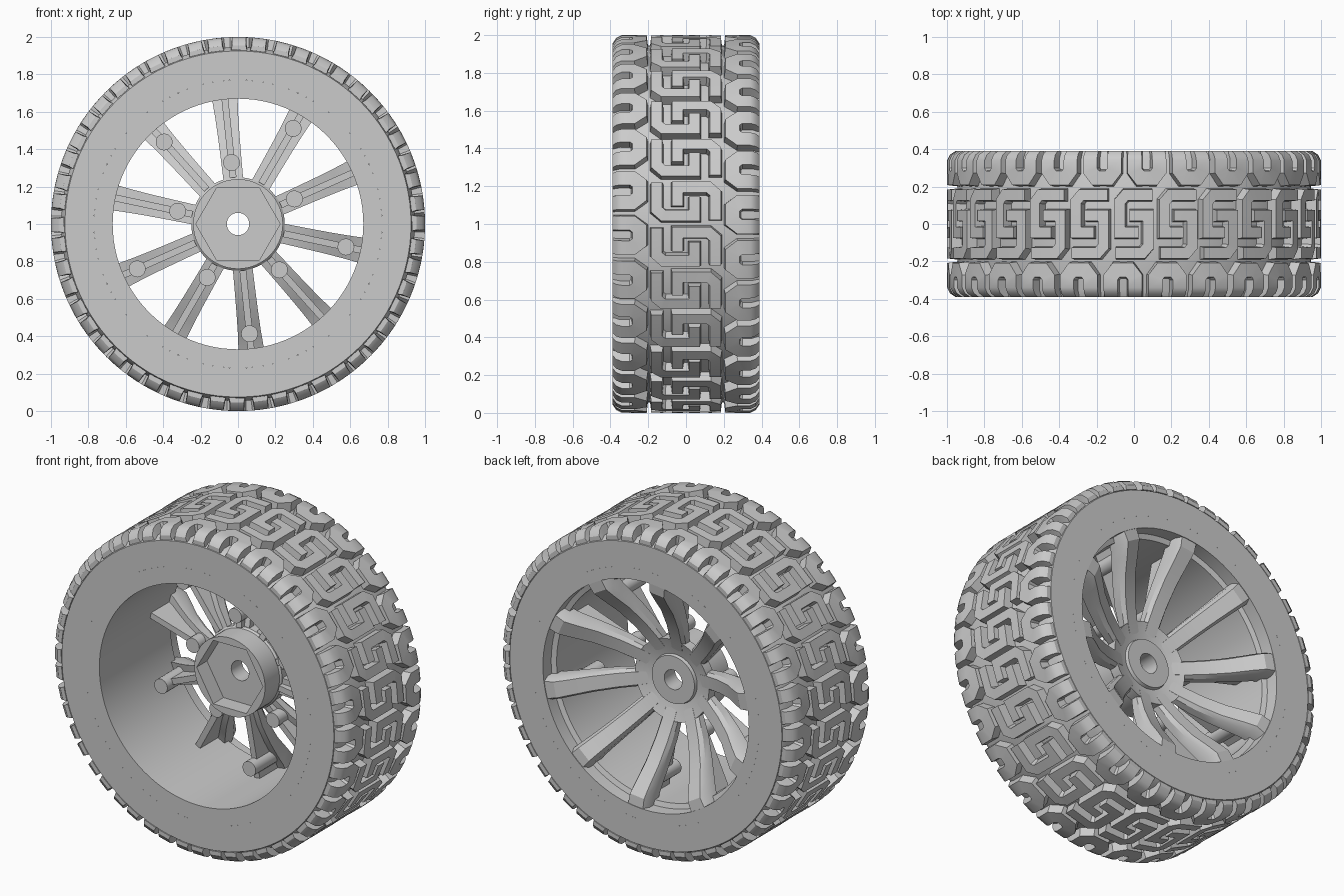
import bpy, bmesh, math
from math import sin, cos, tau, radians
from mathutils import Vector

if "Cube" in bpy.data.objects:
    bpy.data.objects.remove(bpy.data.objects["Cube"], do_unlink=True)

HALF = 0.39      # half width of the tyre
PITCHES = 26     # tread repeats around the tyre
SPOKES = 10

grey = bpy.data.materials.new("plain_grey")
grey.use_nodes = True
grey.diffuse_color = (0.6, 0.6, 0.6, 1)
grey.node_tree.nodes["Principled BSDF"].inputs["Base Color"].default_value = (0.6, 0.6, 0.6, 1)


def finish(name, bm):
    bmesh.ops.recalc_face_normals(bm, faces=bm.faces)
    mesh = bpy.data.meshes.new(name)
    bm.to_mesh(mesh)
    bm.free()
    mesh.materials.append(grey)
    ob = bpy.data.objects.new(name, mesh)
    bpy.context.collection.objects.link(ob)
    bpy.ops.object.select_all(action='DESELECT')
    ob.select_set(True)
    bpy.context.view_layer.objects.active = ob
    bpy.ops.object.shade_smooth_by_angle(angle=radians(30))
    return ob


def polar(r, y, a):
    """Point at radius r and angle a around the axle."""
    return Vector((r * cos(a), y, 1 + r * sin(a)))


def loft(bm, rings, closed):
    """Skin a list of equal point rings; cap the ends unless closed."""
    loops = [[bm.verts.new(p) for p in ring] for ring in rings]
    n = len(loops[0])
    pairs = list(zip(loops, loops[1:])) + ([(loops[-1], loops[0])] if closed else [])
    for a, b in pairs:
        for i in range(n):
            j = (i + 1) % n
            bm.faces.new((a[i], a[j], b[j], b[i]))
    if not closed:
        bm.faces.new(loops[0])
        bm.faces.new(loops[-1])


def lathe(name, profile, n):
    """Spin a closed profile; a radius may be a function of the angle."""
    bm = bmesh.new()
    loft(bm, [[polar(r(i * tau / n) if callable(r) else r, y, i * tau / n)
               for i in range(n)] for r, y in profile], True)
    return finish(name, bm)


# Tyre carcass and wheel barrel
lathe("tyre_body", [(0.77, -HALF), (0.925, -HALF), (0.945, -0.35), (0.945, 0.35),
                    (0.925, HALF), (0.77, HALF)], 104)
lathe("rim_barrel", [(0.67, -HALF), (0.67, 0.3), (0.7, 0.31), (0.7, HALF),
                     (0.77, HALF), (0.77, -HALF)], 96)


# Hub with hexagonal socket at the front and a small disc at the back
def hexagon(a):
    return 0.195 / cos(a % (tau / 6) - tau / 12)


lathe("hub", [(0.06, 0.125), (0.145, 0.125), (0.15, 0.105), (0.2, 0.117), (0.25, 0.135),
              (0.25, 0.07), (0.24, 0.06), (0.24, -0.08), (hexagon, -0.08),
              (hexagon, 0.02), (0.06, 0.02)], 60)


# Dished spokes, their stiffening ribs and round posts
def radial_bar(bm, angle, stations):
    """Stations: radius, back y, front y, half width, back taper."""
    out = Vector((cos(angle), 0, sin(angle)))
    side = Vector((-sin(angle), 0, cos(angle)))
    rings = []
    for r, yb, yf, w, t in stations:
        mid = (yb * 2 + yf) / 3
        rings.append([Vector((0, y, 1)) + out * r + side * s for y, s in
                      ((yf, -w), (mid, -w), (yb, -w * t), (yb, w * t), (mid, w), (yf, w))])
    loft(bm, rings, False)


spoke_curve = [(0.18, 0.112, 0.06, 0.05), (0.25, 0.137, 0.075, 0.053),
               (0.36, 0.185, 0.105, 0.055), (0.48, 0.255, 0.16, 0.058),
               (0.58, 0.335, 0.215, 0.062), (0.64, 0.38, 0.25, 0.066),
               (0.72, 0.388, 0.28, 0.072)]
spokes, ribs, posts = bmesh.new(), bmesh.new(), bmesh.new()
for k in range(SPOKES):
    a = radians(24) + k * tau / SPOKES
    radial_bar(spokes, a, [(r, b, f, w, 0.72) for r, b, f, w in spoke_curve])
    radial_bar(ribs, a, [(r, f + 0.02, 0.04 + 0.1 * (r - 0.2), 0.018, 1)
                         for r, b, f, w in spoke_curve if 0.2 < r < 0.7]
               + [(0.69, 0.28, 0.09, 0.018, 1)])
    r, depth = (0.33, 0.13) if k % 2 == 0 else (0.59, 0.26)
    centre = polar(r, 0, a)
    loft(posts, [[centre + Vector((0.045 * cos(i * tau / 20), y, 0.045 * sin(i * tau / 20)))
                  for i in range(20)] for y in (0.02, depth)], False)
finish("spokes", spokes)
finish("spoke_ribs", ribs)
finish("spoke_posts", posts)


# Tread: raised ribbons wrapped around the carcass
def crown(v):
    v = abs(v)
    if v < 0.34:
        return 1.0
    return 1 - 0.015 * (v - 0.34) / 0.03 if v < 0.37 else 0.985 - 0.03 * (v - 0.37) / 0.02


def offset(path, d):
    """Mitred parallel of an open path."""
    pts = [Vector(p) for p in path]
    result = []
    for i, p in enumerate(pts):
        before = (p - pts[i - 1]).normalized() if i else (pts[1] - p).normalized()
        after = (pts[i + 1] - p).normalized() if i < len(pts) - 1 else before
        n0, n1 = Vector((-before.y, before.x)), Vector((-after.y, after.x))
        m = (n0 + n1).normalized()
        result.append(p + m * d / m.dot(n0))
    return result


def ribbon(bm, path, width, shift):
    """Tread bar following a path of (arc length, y), with drafted sides."""
    h = width / 2

    def wrap(p, r):
        y = max(-HALF, min(HALF, p.y))
        return polar(r or crown(y), y, tau / 4 - p.x - shift)
    lines = [(offset(path, h + 0.005), 0.93), (offset(path, h - 0.003), None),
             (offset(path, 0.003 - h), None), (offset(path, -0.005 - h), 0.93)]
    loft(bm, [[wrap(line[i], r) for line, r in lines] for i in range(len(path))], False)


arch_half = [(0.066, HALF), (0.066, 0.37), (0.066, 0.34), (0.066, 0.285), (0.036, 0.246)]
arch = arch_half + [(-u, v) for u, v in reversed(arch_half)]
hook = [(0.1, 0.155), (-0.045, 0.155), (-0.076, 0.12), (-0.076, -0.045), (0.025, -0.045)]

shoulder, centre_tread = bmesh.new(), bmesh.new()
for k in range(PITCHES):
    s = k * tau / PITCHES
    ribbon(shoulder, arch, 0.082, s + 0.07)
    ribbon(shoulder, [(u, -v) for u, v in arch], 0.082, s - 0.06)
    ribbon(centre_tread, hook, 0.064, s)
    ribbon(centre_tread, [(-u, -v) for u, v in hook], 0.064, s)
finish("shoulder_tread", shoulder)
finish("centre_tread", centre_tread)
